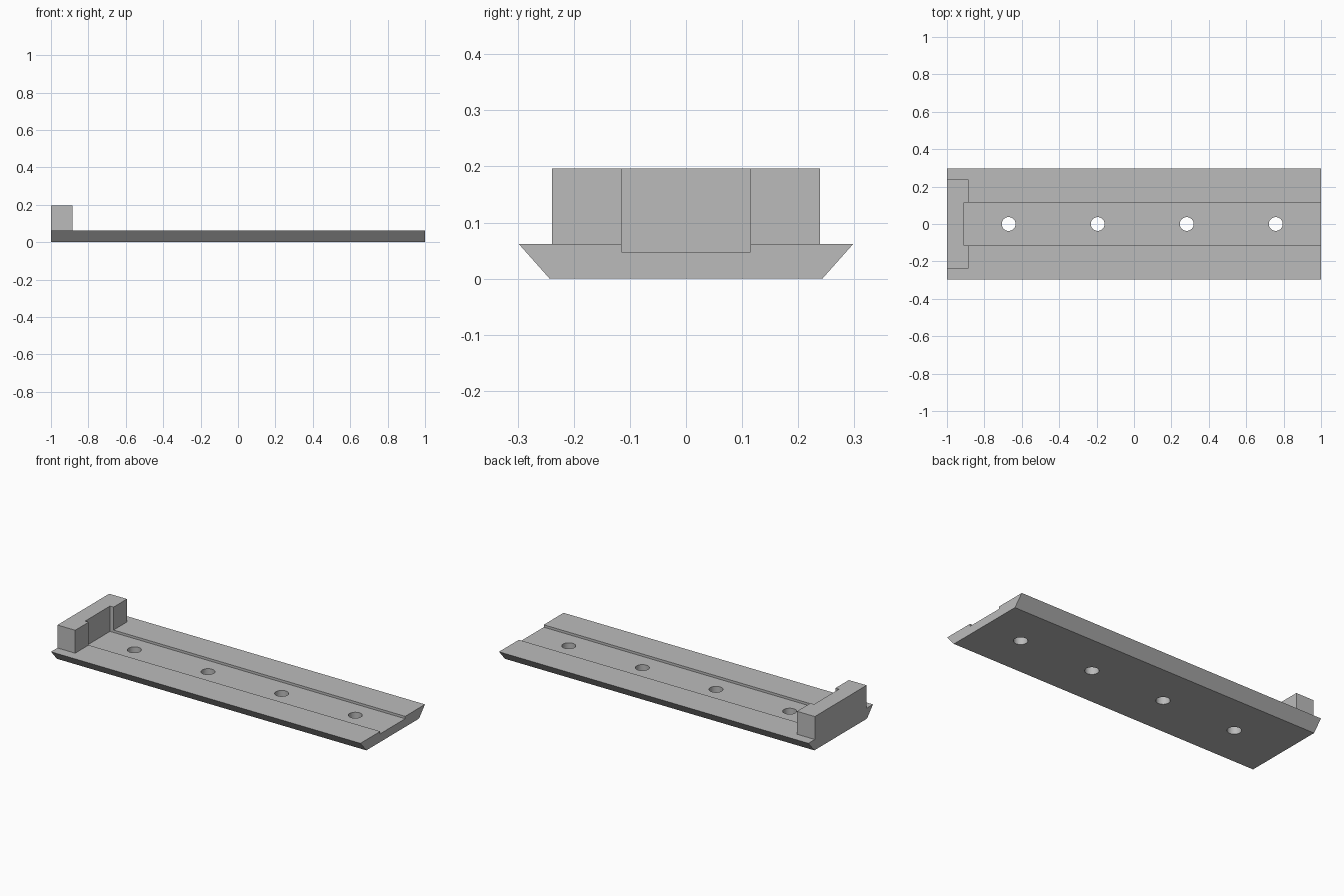
import bpy
import bmesh

if "Cube" in bpy.data.objects:
    bpy.data.objects.remove(bpy.data.objects["Cube"], do_unlink=True)

grey = bpy.data.materials.new("plain grey")
grey.use_nodes = True
colour = (0.5, 0.5, 0.5, 1)
grey.diffuse_color = colour
grey.node_tree.nodes["Principled BSDF"].inputs["Base Color"].default_value = colour


def prism(name, profile, x0, x1):
    """Extrude a (y, z) profile along x."""
    bm = bmesh.new()
    face = bm.faces.new([bm.verts.new((x0, y, z)) for y, z in profile])
    out = bmesh.ops.extrude_face_region(bm, geom=[face])
    verts = [v for v in out["geom"] if isinstance(v, bmesh.types.BMVert)]
    bmesh.ops.translate(bm, verts=verts, vec=(x1 - x0, 0, 0))
    bmesh.ops.recalc_face_normals(bm, faces=bm.faces)
    mesh = bpy.data.meshes.new(name)
    bm.to_mesh(mesh)
    bm.free()
    mesh.materials.append(grey)
    obj = bpy.data.objects.new(name, mesh)
    bpy.context.collection.objects.link(obj)
    return obj


def box_profile(half, z0, z1):
    return [(-half, z0), (half, z0), (half, z1), (-half, z1)]


def combine(target, tool, operation):
    mod = target.modifiers.new(operation, "BOOLEAN")
    mod.operation = operation
    mod.solver = "EXACT"
    mod.object = tool
    bpy.context.view_layer.objects.active = target
    bpy.ops.object.modifier_apply(modifier=mod.name)
    bpy.data.objects.remove(tool, do_unlink=True)


# Dovetail plate, wider at the top
TOP = 0.062
plate = prism("dovetail_plate", [(-0.243, 0), (0.243, 0), (0.298, TOP), (-0.298, TOP)], -1, 1)

# End stop block, fused to the plate
combine(plate, prism("end_stop", box_profile(0.239, 0.03, 0.196), -1, -0.885), "UNION")

# Shallow channel that also notches the stop
combine(plate, prism("channel_cutter", box_profile(0.115, 0.048, 0.3), -0.908, 1.1), "DIFFERENCE")

# Row of screw holes
for i in range(4):
    bpy.ops.mesh.primitive_cylinder_add(vertices=48, radius=0.037, depth=0.4,
                                        location=(-0.67 + i * 0.476, 0, 0))
    hole = bpy.context.object
    hole.data.materials.append(grey)
    combine(plate, hole, "DIFFERENCE")

# Smooth hole walls, sharp edges elsewhere
bpy.ops.object.select_all(action="DESELECT")
plate.select_set(True)
bpy.context.view_layer.objects.active = plate
bpy.ops.object.shade_smooth_by_angle()
